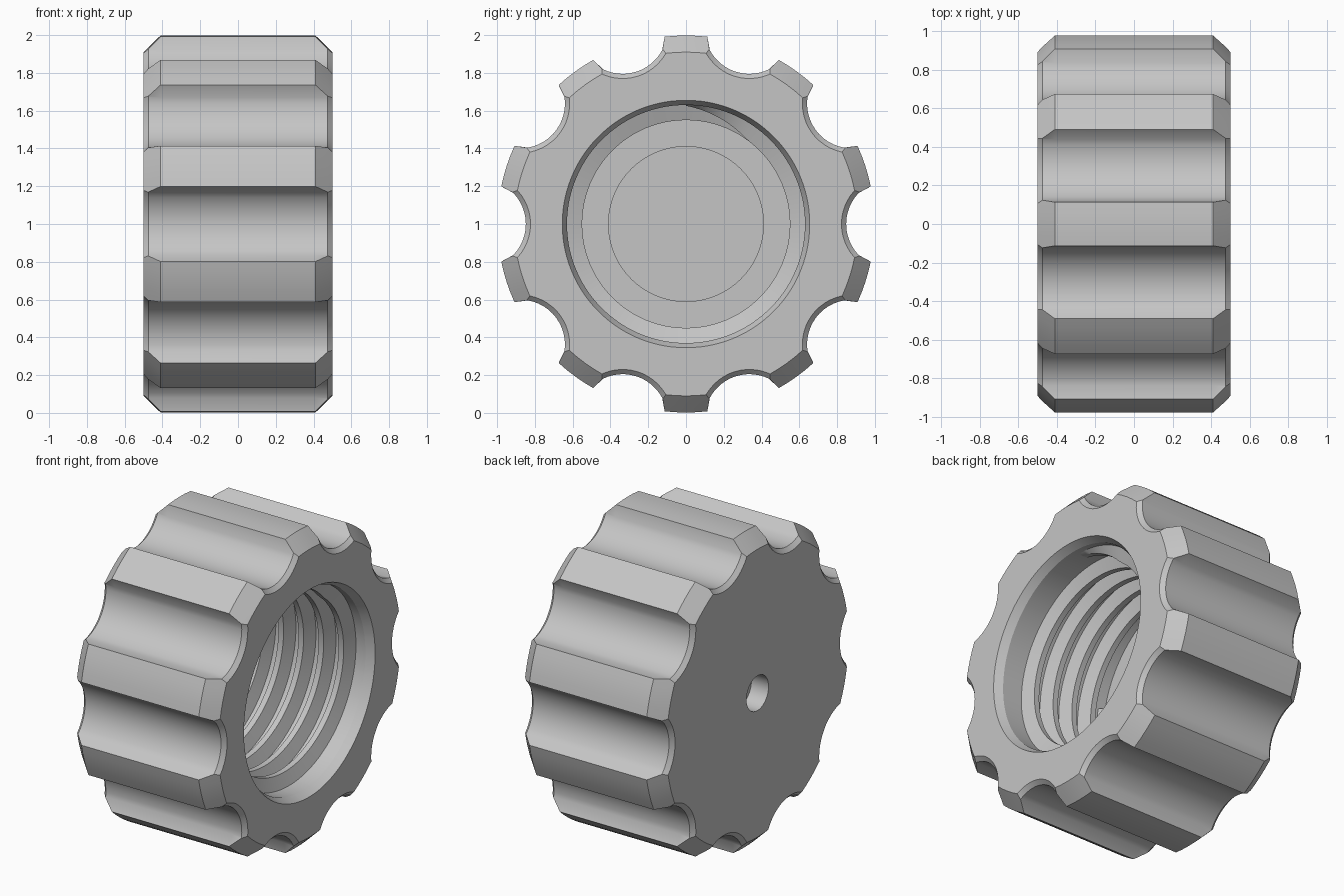
import bpy, bmesh
from math import sin, cos, pi, radians, atan2

cube = bpy.data.objects.get("Cube")
if cube:
    bpy.data.objects.remove(cube)

grey = bpy.data.materials.new("plain_grey")
grey.use_nodes = True
grey.diffuse_color = (0.56, 0.56, 0.56, 1)
grey.node_tree.nodes["Principled BSDF"].inputs["Base Color"].default_value = grey.diffuse_color

TEETH = 10
STEP = 2 * pi / TEETH
MID = 1.0          # height of the axis, which runs along x
ARC, LOBE = 12, 4  # segments per grip groove and per lobe


def finish(bm, name, angle=22):
    bmesh.ops.recalc_face_normals(bm, faces=bm.faces)
    mesh = bpy.data.meshes.new(name)
    bm.to_mesh(mesh)
    bm.free()
    mesh.materials.append(grey)
    obj = bpy.data.objects.new(name, mesh)
    bpy.context.collection.objects.link(obj)
    bpy.ops.object.select_all(action='DESELECT')
    obj.select_set(True)
    bpy.context.view_layer.objects.active = obj
    bpy.ops.object.shade_smooth_by_angle(angle=radians(angle))
    return obj


def grip_outline(radius, corner, groove_r, sweep):
    """Closed (y, z) outline: scalloped grooves between rounded lobes."""
    corner, sweep = radians(corner), radians(sweep)
    base = [(radius * cos(corner), -radius * sin(corner))]
    for i in range(ARC + 1):
        a = sweep * (2 * i / ARC - 1)
        base.append((1.085 - groove_r * cos(a), groove_r * sin(a)))
    for i in range(LOBE):
        a = corner + (STEP - 2 * corner) * i / LOBE
        base.append((radius * cos(a), radius * sin(a)))
    pts = []
    for t in range(TEETH):
        c, s = cos(t * STEP), sin(t * STEP)
        pts += [(c * y - s * z, s * y + c * z) for y, z in base]
    return pts


wide = grip_outline(0.998, 11.5, 0.237, 44)
shoulder = grip_outline(0.935, 10.4, 0.237, 44)
face = grip_outline(0.91, 11.24, 0.262, 41.5)


def circle(r):
    return [(r * cos(a), r * sin(a)) for a in (atan2(z, y) for y, z in wide)]


# Cap body: rear blind hole, grip, mouth chamfer, bore and floor recess
sections = [
    (-0.38, circle(0.11)), (-0.5, circle(0.11)),
    (-0.5, face), (-0.475, shoulder), (-0.41, wide),
    (0.41, wide), (0.475, shoulder), (0.5, face),
    (0.5, circle(0.655)), (0.45, circle(0.63)),
    (-0.3, circle(0.63)), (-0.3, circle(0.41)), (-0.32, circle(0.41)),
]
bm = bmesh.new()
loops = [[bm.verts.new((x, y, MID + z)) for y, z in pts] for x, pts in sections]
for a, b in zip(loops, loops[1:]):
    for i in range(len(a)):
        bm.faces.new((a[i - 1], a[i], b[i], b[i - 1]))
bm.faces.new(loops[0])
bm.faces.new(loops[-1])
finish(bm, "cap_body")

# Internal thread: trapezoid ridge swept along a helix, tapering in at the mouth
PITCH, SEGS = 0.14, 96
TOP, BOTTOM = 0.37, -0.3
count = int((TOP - BOTTOM) / PITCH * SEGS)
bm = bmesh.new()
rings = []
for i in range(count + 1):
    a = -2 * pi * i / SEGS + pi / 2
    x = TOP - PITCH * i / SEGS
    crest = 0.63 - 0.08 * min(1, 0.05 + i / 10)
    profile = [(0.05, 0.635), (0.018, crest), (-0.018, crest), (-0.05, 0.635)]
    rings.append([bm.verts.new((x + dx, r * cos(a), MID + r * sin(a))) for dx, r in profile])
for a, b in zip(rings, rings[1:]):
    for k in range(4):
        bm.faces.new((a[k - 1], a[k], b[k], b[k - 1]))
bm.faces.new(rings[0])
bm.faces.new(rings[-1])
finish(bm, "internal_thread", 30)
